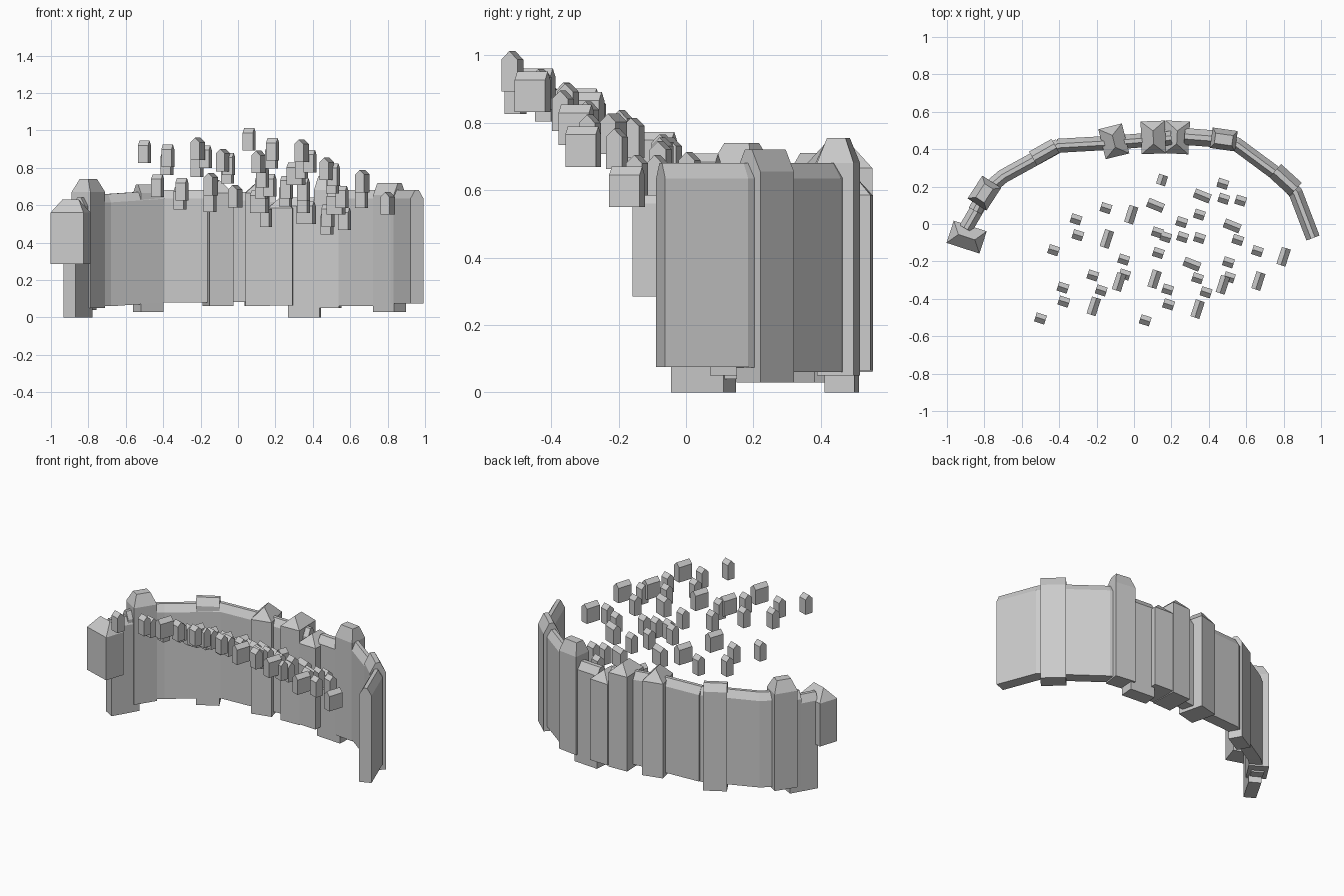
import bpy, bmesh, math
from mathutils import Vector

if "Cube" in bpy.data.objects:
    bpy.data.objects.remove(bpy.data.objects["Cube"])


def finish(name, bm):
    bmesh.ops.remove_doubles(bm, verts=bm.verts, dist=1e-5)
    bmesh.ops.recalc_face_normals(bm, faces=bm.faces)
    me = bpy.data.meshes.new(name)
    bm.to_mesh(me)
    bm.free()
    ob = bpy.data.objects.new(name, me)
    bpy.context.collection.objects.link(ob)
    return ob


def loft(name, rings):
    """Join equal closed rings of points and cap both ends."""
    bm = bmesh.new()
    vs = [[bm.verts.new(p) for p in r] for r in rings]
    n = len(rings[0])
    for a, b in zip(vs, vs[1:]):
        for i in range(n):
            j = (i + 1) % n
            bm.faces.new((a[i], a[j], b[j], b[i]))
    bm.faces.new(vs[0])
    bm.faces.new(vs[-1])
    return finish(name, bm)


def block(name, x, y, deg, length, width, z0, eave, top, rl=1.0, rw=0.0):
    """Box with a sloped roof; rl, rw = size of the roof top relative to the base."""
    ca, sa = math.cos(math.radians(deg)), math.sin(math.radians(deg))

    def ring(l, w, z):
        return [(x + ca * u - sa * v, y + sa * u + ca * v, z)
                for u, v in ((-l/2, -w/2), (l/2, -w/2), (l/2, w/2), (-l/2, w/2))]
    if rw == 0.0:
        # sharp ridge
        bm = bmesh.new()
        a, b = ([bm.verts.new(p) for p in ring(length, width, z)] for z in (z0, eave))
        r = length * rl / 2
        p, q = (bm.verts.new((x + ca * u, y + sa * u, top)) for u in (-r, r))
        bm.faces.new(a)
        for i in range(4):
            j = (i + 1) % 4
            bm.faces.new((a[i], a[j], b[j], b[i]))
        for f in ((b[0], b[1], q, p), (b[1], b[2], q), (b[2], b[3], p, q), (b[3], b[0], p)):
            bm.faces.new(f)
        return finish(name, bm)
    return loft(name, [ring(length, width, z0), ring(length, width, eave),
                       ring(length * rl, width * rw, top)])


def wall(name, pts, thick=0.075, rise=0.045):
    """Mitred wall along (x, y, bottom, top) points with a chamfered top."""
    rings = []
    for i, (x, y, z0, z1) in enumerate(pts):
        p = Vector((x, y))
        dirs = []
        if i > 0:
            dirs.append((p - Vector(pts[i-1][:2])).normalized())
        if i < len(pts) - 1:
            dirs.append((Vector(pts[i+1][:2]) - p).normalized())
        d = sum(dirs, Vector((0, 0))).normalized()
        n = Vector((-d.y, d.x)) * thick / 2 / d.dot(dirs[0])
        rings.append([(x + n.x * s, y + n.y * s, z) for s, z in
                      ((-1, z0), (1, z0), (1, z1 - rise), (0.3, z1), (-0.3, z1), (-1, z1 - rise))])
    return loft(name, rings)


# Curved wall stretches, left to right
wall("wall_left_end", [(-.90, -.025, 0, .61), (-.81, .13, 0, .61)])
wall("wall_left_link", [(-.85, .07, .04, .64), (-.79, .18, .04, .64)])
wall("wall_left", [(-.80, .17, .06, .66), (-.70, .255, .06, .66), (-.40, .42, .08, .68)])
wall("wall_centre", [(-.41, .418, .08, .68), (-.11, .435, .08, .68), (.20, .46, .085, .66)])
wall("wall_gate", [(.27, .468, 0, .64), (.44, .455, 0, .64)], 0.09)
wall("wall_right", [(.44, .46, .06, .68), (.55, .425, .06, .68), (.80, .24, .06, .68)])
wall("wall_right_end", [(.81, .23, .07, .68), (.865, .165, .075, .68), (.957, -.075, .075, .68)])

# Buttress pieces over the bends
wall("buttress_left", [(-.54, .35, .03, .71), (-.42, .418, .03, .71)], 0.085)
wall("buttress_right", [(.755, .285, .03, .72), (.865, .185, .03, .72)], 0.095, 0.065)

# Towers: x, y, angle, length, width, bottom, eave, top, roof ratios
block("end_tower", -.895, -.07, -18, .185, .125, .285, .56, .63, .5, 0)
block("left_tower", -.80, .165, 57, .145, .12, .05, .67, .74, .6, .45)
block("tower_a", -.108, .442, 104, .165, .13, .06, .665, .735, .4, 0)
block("tower_b", .103, .463, 92, .175, .13, .06, .665, .725, .4, 0)
block("tower_c", .23, .463, 87, .175, .13, .065, .585, .645, .4, 0)
block("right_tower", .48, .452, -8, .135, .11, .05, .68, .755, .7, .5)

# Small houses: x, y; standing on a slope rising to the front
square = [(.475, .215), (.48, .135), (.57, .125), (-.15, .085), (-.31, .025), (.35, .05),
          (.255, .01), (-.30, -.06), (.125, -.045), (.17, -.07), (.26, -.07), (.35, -.075),
          (.555, -.085), (-.43, -.14), (.13, -.155), (-.055, -.19), (.66, -.145),
          (.505, -.205), (-.22, -.275), (-.05, -.27), (.34, -.29), (.51, -.285),
          (-.38, -.34), (-.175, -.355), (.18, -.35), (.385, -.365), (-.375, -.415),
          (.185, -.43), (-.50, -.505), (.06, -.515)]
wide = [(.365, .15), (.115, .10), (.525, -.01), (.31, -.215)]
deep = [(-.015, .05), (-.145, -.08), (.80, -.175), (-.08, -.31), (.11, -.295),
        (.475, -.325), (.665, -.305), (-.215, -.44), (.34, -.455), (.15, .235)]


def house(i, x, y, deg, length):
    top = .735 - .54 * y - .25 * x * x
    block(f"house_{i}", x, y, deg, length, .05, top - .12, top - .025, top)


specs = ([(p, -18, .057) for p in square] + [(p, -22, .09) for p in wide]
         + [(p, 72, .095) for p in deep[:-1]] + [(deep[-1], 72, .055)])
for i, ((x, y), deg, length) in enumerate(specs):
    house(i + 1, x, y, deg, length)
